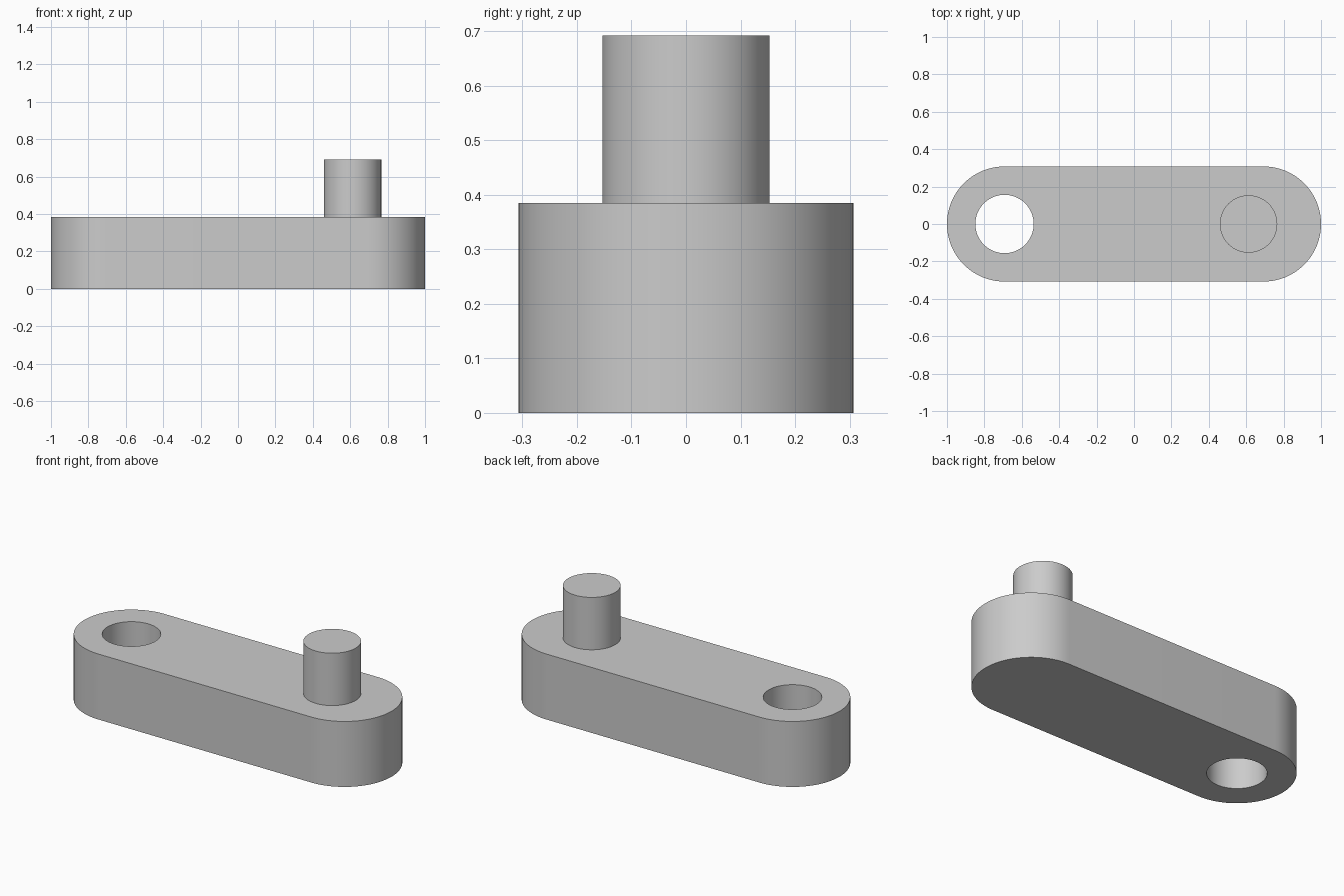
import bpy
from math import sin, cos, pi, radians

cube = bpy.data.objects.get("Cube")
if cube:
    bpy.data.objects.remove(cube, do_unlink=True)

END_X, END_R, ARM_H = 0.6923, 0.3077, 0.3846
HOLE_R = 0.156
PIN_X, PIN_R, PIN_TOP = 0.6125, 0.1535, 0.6923

grey = bpy.data.materials.new("plain grey")
grey.use_nodes = True
colour = (0.6, 0.6, 0.6, 1)
grey.diffuse_color = colour
grey.node_tree.nodes["Principled BSDF"].inputs["Base Color"].default_value = colour


def arc(cx, r, start, sweep, steps):
    """Points along an arc centred on (cx, 0)."""
    return [(cx + r * cos(start + sweep * i / steps),
             r * sin(start + sweep * i / steps)) for i in range(steps + 1)]


def extruded(name, loops, z0, z1):
    """Solid between two heights, filled from closed outlines; inner ones are holes."""
    curve = bpy.data.curves.new(name, 'CURVE')
    curve.dimensions = '2D'
    curve.fill_mode = 'BOTH'
    curve.extrude = (z1 - z0) / 2
    for points in loops:
        spline = curve.splines.new('POLY')
        spline.points.add(len(points) - 1)
        for p, (x, y) in zip(spline.points, points):
            p.co = (x, y, 0, 1)
        spline.use_cyclic_u = True
    obj = bpy.data.objects.new(name, curve)
    bpy.context.collection.objects.link(obj)
    obj.location.z = (z0 + z1) / 2
    bpy.ops.object.select_all(action='DESELECT')
    obj.select_set(True)
    bpy.context.view_layer.objects.active = obj
    bpy.ops.object.convert(target='MESH')
    obj = bpy.context.object
    # Weld caps to walls, then smooth only the round walls
    bpy.ops.object.mode_set(mode='EDIT')
    bpy.ops.mesh.select_all(action='SELECT')
    bpy.ops.mesh.remove_doubles(threshold=0.0001)
    bpy.ops.mesh.normals_make_consistent(inside=False)
    bpy.ops.object.mode_set(mode='OBJECT')
    obj.data.materials.clear()
    obj.data.materials.append(grey)
    bpy.ops.object.shade_smooth_by_angle(angle=radians(30))
    return obj


# Round-ended arm with a through hole at its right end
outline = arc(END_X, END_R, -pi / 2, pi, 48) + arc(-END_X, END_R, pi / 2, pi, 48)
hole = arc(-END_X, HOLE_R, 0, -2 * pi, 64)[:-1]
extruded("crank_arm", [outline, hole], 0, ARM_H)

# Upright pin on the left end
extruded("crank_pin", [arc(PIN_X, PIN_R, 0, 2 * pi, 64)[:-1]], ARM_H, PIN_TOP)
